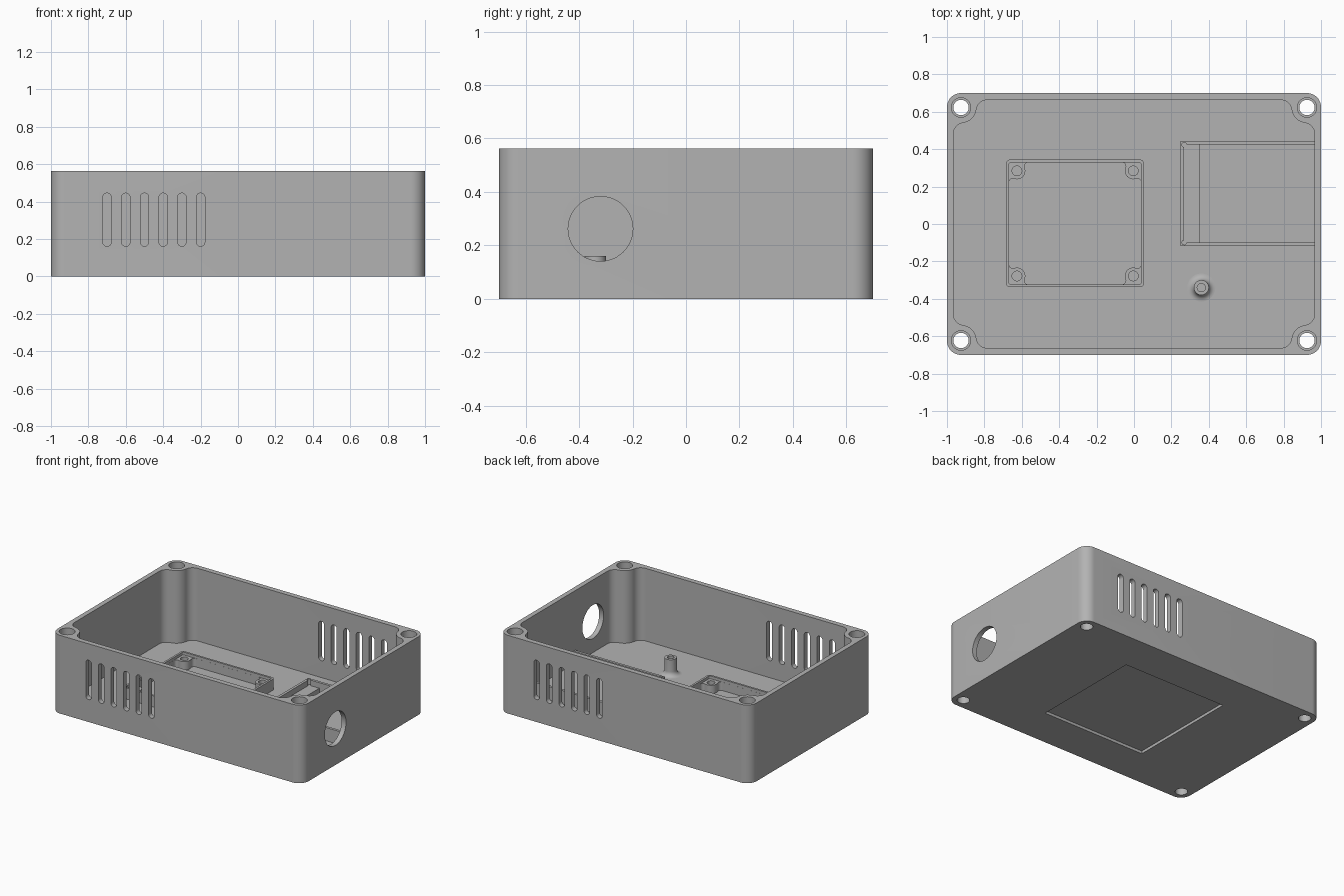
import bpy, bmesh
from math import sin, cos, pi, sqrt, atan2

if "Cube" in bpy.data.objects:
    bpy.data.objects.remove(bpy.data.objects["Cube"])

# One plain grey plastic
grey = bpy.data.materials.new("grey_plastic")
grey.use_nodes = True
grey.diffuse_color = (0.45, 0.45, 0.45, 1)
grey.node_tree.nodes["Principled BSDF"].inputs["Base Color"].default_value = grey.diffuse_color

HEIGHT, FLOOR = 0.563, 0.04
SEG = 12


def arc(cx, cy, r, a, b, n=SEG):
    return [(cx + r * cos(a + (b - a) * i / n), cy + r * sin(a + (b - a) * i / n))
            for i in range(n + 1)]


def circle(cx, cy, r):
    return arc(cx, cy, r, 0, 2 * pi, 48)[:-1]


def four_way(quarter, cx, cy):
    """Mirror a first-quadrant outline into a closed loop."""
    pts = []
    for sx, sy in ((1, 1), (-1, 1), (-1, -1), (1, -1)):
        q = quarter if sx == sy else quarter[::-1]
        pts += [(cx + sx * x, cy + sy * y) for x, y in q]
    return pts


def rounded(cx, cy, hx, hy, r):
    return four_way(arc(hx - r, hy - r, r, 0, pi / 2), cx, cy)


def bossed(cx, cy, hx, hy, bx, by, r, f):
    """Rectangle whose corners bulge inward around bosses, blended by fillets."""
    c1 = (bx - sqrt((r + f) ** 2 - (by - hy + f) ** 2), hy - f)
    c2 = (hx - f, by - sqrt((r + f) ** 2 - (bx - hx + f) ** 2))
    a1 = atan2(by - c1[1], bx - c1[0])
    a2 = atan2(by - c2[1], bx - c2[0])
    quarter = (arc(*c2, f, 0, a2) + arc(bx, by, r, a2 + pi, a1 + pi)[1:-1]
               + arc(*c1, f, a1, pi / 2))
    return four_way(quarter, cx, cy)


def make(name, bm):
    bmesh.ops.recalc_face_normals(bm, faces=bm.faces)
    me = bpy.data.meshes.new(name)
    bm.to_mesh(me)
    bm.free()
    me.materials.append(grey)
    ob = bpy.data.objects.new(name, me)
    bpy.context.collection.objects.link(ob)
    return ob


def prism(name, pts, lo, hi, axis="z"):
    place = {"z": lambda u, v, w: (u, v, w),
             "y": lambda u, v, w: (u, w, v),
             "x": lambda u, v, w: (w, u, v)}[axis]
    bm = bmesh.new()
    ends = [[bm.verts.new(place(u, v, w)) for u, v in pts] for w in (lo, hi)]
    for ring in ends:
        bm.faces.new(ring)
    for i in range(len(pts)):
        j = (i + 1) % len(pts)
        bm.faces.new((ends[0][i], ends[0][j], ends[1][j], ends[1][i]))
    return make(name, bm)


def lathe(name, profile, cx, cy, n=48):
    bm = bmesh.new()
    rings = [[bm.verts.new((cx + r * cos(2 * pi * k / n), cy + r * sin(2 * pi * k / n), z))
              for k in range(n)] for r, z in profile]
    for a, b in zip(rings, rings[1:]):
        for k in range(n):
            m = (k + 1) % n
            bm.faces.new((a[k], a[m], b[m], b[k]))
    bm.faces.new(rings[0])
    bm.faces.new(rings[-1])
    return make(name, bm)


def cut(ob, cutters):
    for c in cutters:
        c.hide_render = True
        mod = ob.modifiers.new("cut", "BOOLEAN")
        mod.operation, mod.solver, mod.object = "DIFFERENCE", "EXACT", c
    bpy.context.view_layer.update()
    dg = bpy.context.evaluated_depsgraph_get()
    me = bpy.data.meshes.new_from_object(ob.evaluated_get(dg))
    ob.modifiers.clear()
    ob.data = me
    for c in cutters:
        bpy.data.objects.remove(c)


# Enclosure shell with cavity and underside label recess
shell = prism("enclosure_shell", rounded(0, 0, 1, 0.7, 0.075), 0, HEIGHT)
cutters = [
    prism("cavity", bossed(0, 0, 0.965, 0.663, 0.925, 0.623, 0.083, 0.058), FLOOR, 1),
    prism("label_recess", rounded(0, 0, 0.41, 0.41, 0.004), -0.1, 0.02),
    prism("side_port", circle(-0.32, 0.262, 0.121), 0.9, 1.1, "x"),
]
# Corner screw holes with a wider seat at the top
for sx in (-1, 1):
    for sy in (-1, 1):
        at = (sx * 0.925, sy * 0.623)
        cutters.append(prism("screw_hole", circle(*at, 0.041), -0.1, 1))
        cutters.append(prism("insert_seat", circle(*at, 0.052), HEIGHT - 0.16, 1))
# Vent slots: front on one half, back on the other
for side in (-1, 1):
    for i in range(6):
        x = side * (0.2 + 0.1 * i)
        slot = rounded(x, 0.303, 0.0225, 0.142, 0.0224)
        cutters.append(prism("vent_slot", slot, side * 0.6, side * 0.8, "y"))
cut(shell, cutters)

# Board tray: thin wall with four lower corner standoffs
TX, TY = -0.315, 0.003
tray = prism("board_tray", rounded(TX, TY, 0.368, 0.341, 0.02), FLOOR - 0.005, 0.12)
cutters = [
    prism("tray_well", bossed(TX, TY, 0.353, 0.326, 0.311, 0.281, 0.045, 0.02), -0.1, 0.3),
    prism("tray_lip", rounded(TX, TY, 0.3535, 0.3265, 0.012), 0.1, 0.3),
]
for sx in (-1, 1):
    for sy in (-1, 1):
        cutters.append(prism("standoff_hole",
                             circle(TX + sx * 0.311, TY + sy * 0.281, 0.026), 0.05, 0.3))
cut(tray, cutters)

# U-shaped module bracket against the right-hand wall, with a stop ledge
X0, X1, Y0, Y1, T = 0.249, 0.97, -0.118, 0.443, 0.019
bracket = prism("module_bracket",
                [(X0, Y0), (X1, Y0), (X1, Y0 + T), (X0 + T, Y0 + T),
                 (X0 + T, Y1 - T), (X1, Y1 - T), (X1, Y1), (X0, Y1)],
                FLOOR - 0.005, 0.135)
cut(bracket, [prism("corner_relief", circle(X0 + T, y, 0.012), 0.095, 0.3)
              for y in (Y0 + T, Y1 - T)])
prism("module_ledge",
      [(X0 + 0.004, Y0 + 0.004), (0.351, Y0 + 0.004), (0.351, Y1 - 0.004), (X0 + 0.004, Y1 - 0.004)],
      FLOOR - 0.005, 0.095)

# Single screw post with a flared foot
flare = arc(0.075, FLOOR + 0.035, 0.035, -pi / 2, -pi, 8)
post = lathe("screw_post", [(0.075, FLOOR - 0.005)] + flare + [(0.04, 0.16)], 0.36, -0.34)
cut(post, [prism("post_hole", circle(0.36, -0.34, 0.022), 0.06, 0.3)])

# Smooth the curved walls, keep the edges crisp
bpy.ops.object.select_all(action="DESELECT")
for ob in bpy.context.collection.objects:
    if ob.type == "MESH" and grey.name in ob.data.materials:
        ob.select_set(True)
        bpy.context.view_layer.objects.active = ob
bpy.ops.object.shade_smooth_by_angle()
